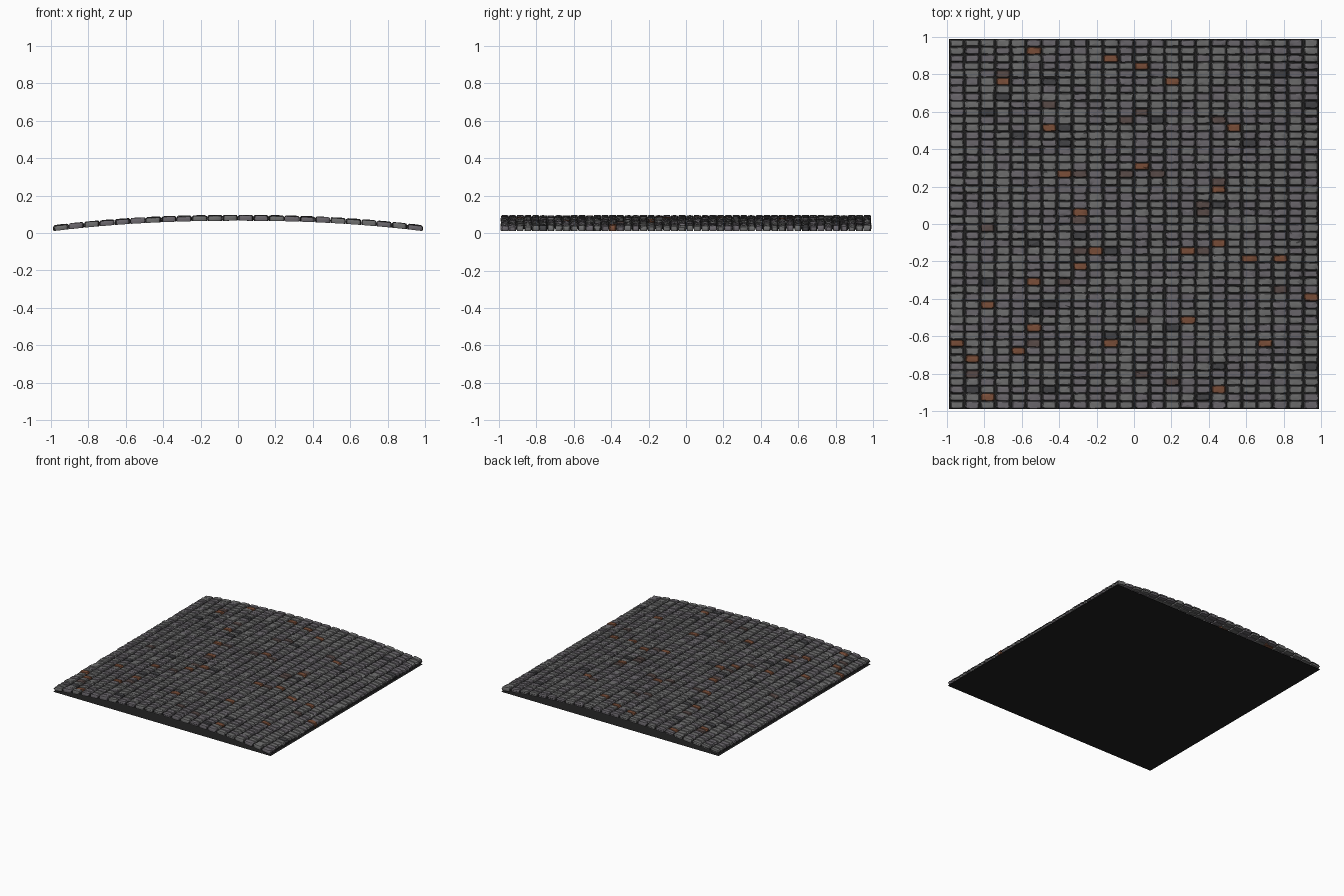
import bpy, bmesh, math, random

if "Cube" in bpy.data.objects:
    bpy.data.objects.remove(bpy.data.objects["Cube"])

random.seed(7)
COLS, ROWS = 24, 48
HALF = 0.988
PX, PY = 2 * HALF / COLS, 2 * HALF / ROWS
SIDES = 12


def crown(x):
    """Underside height of the paving across the road."""
    return 0.009 + 0.057 * (1 - min(1, abs(x)) ** 2.2)


def material(name, rgb):
    m = bpy.data.materials.new(name)
    m.diffuse_color = (*rgb, 1)
    m.use_nodes = True
    m.node_tree.nodes["Principled BSDF"].inputs["Base Color"].default_value = m.diffuse_color
    return m


def make_object(name, bm, mats):
    bmesh.ops.recalc_face_normals(bm, faces=bm.faces)
    me = bpy.data.meshes.new(name)
    bm.to_mesh(me)
    bm.free()
    ob = bpy.data.objects.new(name, me)
    bpy.context.collection.objects.link(ob)
    for m in mats:
        me.materials.append(m)
    return ob


def add_stone(bm, cx, cy, mat):
    """One rounded, irregular sett: lower ring, wall ring, bevel ring, cap."""
    rx = PX * random.uniform(0.44, 0.49)
    ry = PY * random.uniform(0.43, 0.53)
    top = random.uniform(0.026, 0.031)
    outline = []
    for i in range(SIDES):
        a = 2 * math.pi * (i + 0.5) / SIDES
        c, s = math.cos(a), math.sin(a)
        k = random.uniform(0.93, 1.06)
        outline.append((math.copysign(abs(c) ** 0.35, c) * rx * k,
                        math.copysign(abs(s) ** 0.35, s) * ry * k))
    rings = []
    for scale, h in ((0.94, 0.0), (1.0, 0.009), (0.98, top - 0.007), (0.84, top - 0.001)):
        ring = []
        for dx, dy in outline:
            x, y = cx + dx * scale, cy + dy * scale
            jitter = random.uniform(-0.0015, 0.0015) if h else 0
            ring.append(bm.verts.new((x, y, crown(x) + h + jitter)))
        rings.append(ring)
    faces = [bm.faces.new(rings[0][::-1])]
    for lo, hi in zip(rings, rings[1:]):
        for i in range(SIDES):
            j = (i + 1) % SIDES
            faces.append(bm.faces.new((lo[i], lo[j], hi[j], hi[i])))
    tip = bm.verts.new((cx, cy, crown(cx) + top + 0.001))
    for i in range(SIDES):
        faces.append(bm.faces.new((rings[-1][i], rings[-1][(i + 1) % SIDES], tip)))
    for f in faces:
        f.material_index = mat


# Cobblestones: straight grid of setts following the crown
stone_mats = [material("grey_stone", (0.15, 0.15, 0.15)),
              material("mauve_stone", (0.14, 0.13, 0.145)),
              material("dark_stone", (0.055, 0.055, 0.06)),
              material("rust_stone", (0.19, 0.075, 0.04)),
              material("brown_stone", (0.10, 0.07, 0.065))]
bm = bmesh.new()
for i in range(COLS):
    for j in range(ROWS):
        mat = random.choices(range(5), (55, 40, 2, 2.2, 1.2))[0]
        add_stone(bm, -HALF + (i + 0.5) * PX, -HALF + (j + 0.5) * PY, mat)
stones = make_object("cobblestones", bm, stone_mats)
bpy.context.view_layer.objects.active = stones
stones.select_set(True)
bpy.ops.object.shade_smooth_by_angle(angle=math.radians(35))

# Grout: curved dark sheet seen between the stones
grout = material("grout", (0.015, 0.015, 0.015))
bm = bmesh.new()
prev = None
for i in range(COLS + 1):
    x = -HALF + i * PX
    pair = [bm.verts.new((x, y, crown(x) + 0.014)) for y in (-HALF, HALF)]
    if prev:
        bm.faces.new((prev[0], pair[0], pair[1], prev[1]))
    prev = pair
make_object("grout_bed", bm, [grout])

# Flat sheet closing the underside; the arch stays open at both ends
bm = bmesh.new()
bm.faces.new([bm.verts.new((x * HALF, y * HALF, 0.0))
              for x, y in ((-1, -1), (-1, 1), (1, 1), (1, -1))])
make_object("ground_sheet", bm, [grout])
